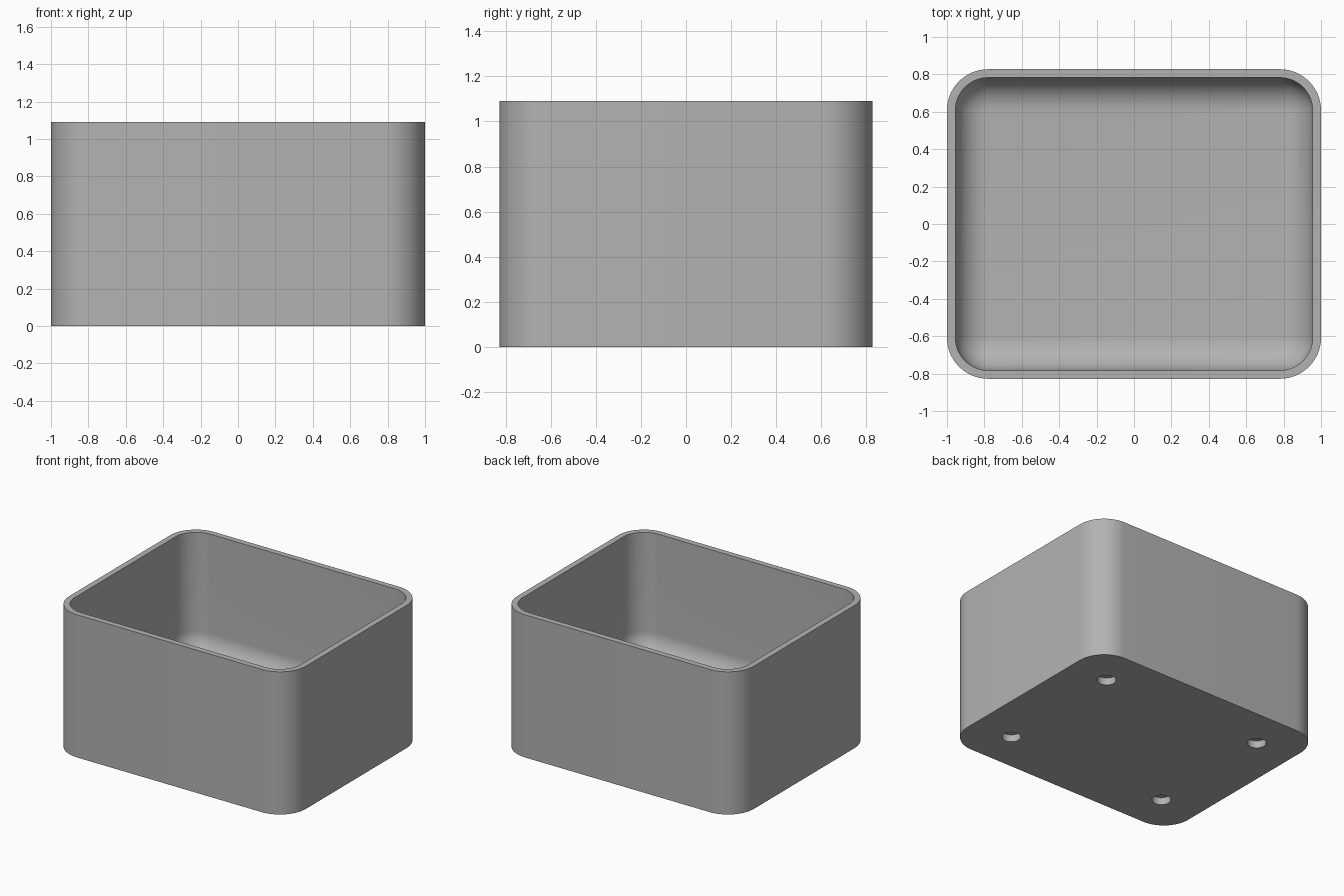
import bpy, bmesh, math

HALF_X, HALF_Y, HEIGHT = 1.0, 0.8275, 1.09
CORNER, WALL, FLOOR = 0.22, 0.045, 0.16
FILLET = CORNER - WALL
ARC = 16
HOLE_X, HOLE_Y, HOLE_R, HOLE_DEPTH = 0.68, 0.515, 0.066, 0.055

default = bpy.data.objects.get("Cube")
if default:
    bpy.data.objects.remove(default, do_unlink=True)

grey = bpy.data.materials.new("plain grey")
grey.use_nodes = True
colour = (0.45, 0.45, 0.45, 1)
grey.diffuse_color = colour
grey.node_tree.nodes["Principled BSDF"].inputs["Base Color"].default_value = colour


def ring(bm, inset, z):
    """Rounded rectangle loop, moved inwards by inset."""
    r = CORNER - inset
    verts = []
    for q, (sx, sy) in enumerate([(1, 1), (-1, 1), (-1, -1), (1, -1)]):
        for i in range(ARC + 1):
            a = math.pi / 2 * (q + i / ARC)
            verts.append(bm.verts.new((sx * (HALF_X - CORNER) + r * math.cos(a),
                                       sy * (HALF_Y - CORNER) + r * math.sin(a), z)))
    return verts


# Open box: outer wall, rim, inner wall and rounded fillet down to the floor
profile = [(0, 0), (0, HEIGHT), (WALL, HEIGHT)]
for i in range(ARC + 1):
    a = math.pi / 2 * i / ARC
    profile.append((WALL + FILLET * (1 - math.cos(a)), FLOOR + FILLET * (1 - math.sin(a))))

bm = bmesh.new()
rings = [ring(bm, inset, z) for inset, z in profile]
for low, high in zip(rings, rings[1:]):
    for i in range(len(low)):
        j = (i + 1) % len(low)
        bm.faces.new((low[i], low[j], high[j], high[i]))
bm.faces.new(rings[0])
bm.faces.new(rings[-1])
bmesh.ops.remove_doubles(bm, verts=bm.verts, dist=1e-5)
bmesh.ops.recalc_face_normals(bm, faces=bm.faces)
mesh = bpy.data.meshes.new("open_box")
bm.to_mesh(mesh)
bm.free()
box = bpy.data.objects.new("open_box", mesh)
bpy.context.collection.objects.link(box)
mesh.materials.append(grey)

# Four blind round holes in the underside
for sx in (-1, 1):
    for sy in (-1, 1):
        bpy.ops.mesh.primitive_cylinder_add(vertices=48, radius=HOLE_R, depth=HOLE_DEPTH * 2,
                                            location=(sx * HOLE_X, sy * HOLE_Y, 0))
        cutter = bpy.context.object
        cutter.name = "hole_cutter"
        cutter.hide_render = True
        cutter.data.materials.append(grey)
        cut = box.modifiers.new("hole", "BOOLEAN")
        cut.operation, cut.object, cut.solver = "DIFFERENCE", cutter, "EXACT"
        bpy.ops.object.select_all(action="DESELECT")
        bpy.context.view_layer.objects.active = box
        box.select_set(True)
        bpy.ops.object.modifier_apply(modifier=cut.name)
        bpy.data.objects.remove(cutter, do_unlink=True)

bpy.ops.object.shade_smooth_by_angle(angle=math.radians(30))
